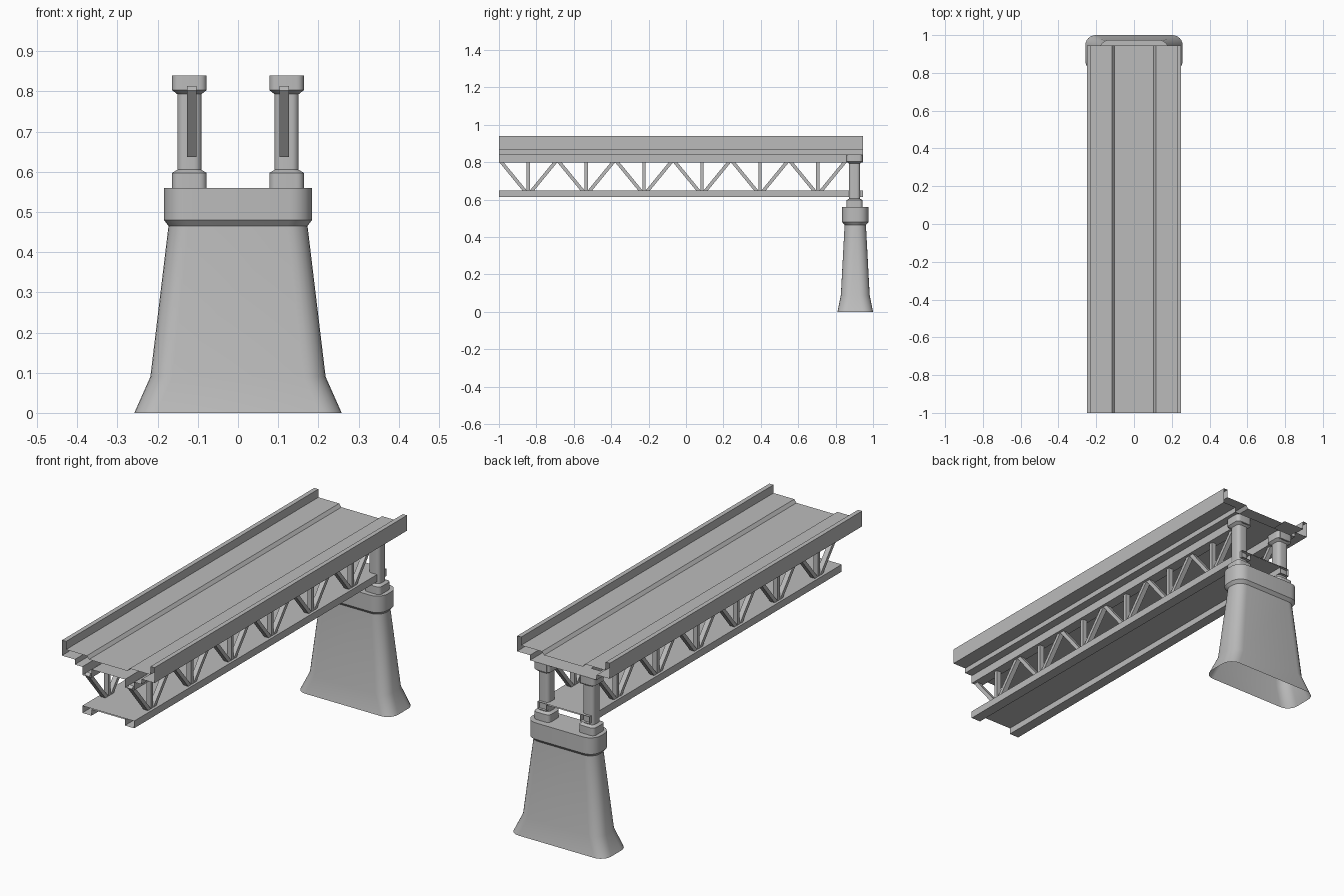
import bpy, bmesh, math
from mathutils import Vector, Matrix

cube = bpy.data.objects.get("Cube")
if cube:
    bpy.data.objects.remove(cube, do_unlink=True)

grey = bpy.data.materials.new("concrete_grey")
grey.use_nodes = True
COLOR = (0.5, 0.5, 0.5, 1)
grey.diffuse_color = COLOR
grey.node_tree.nodes["Principled BSDF"].inputs["Base Color"].default_value = COLOR

Y_FRONT, Y_BACK = -1.0, 0.945


def finish(name, bm, smooth=False):
    mesh = bpy.data.meshes.new(name)
    bm.to_mesh(mesh)
    bm.free()
    mesh.materials.append(grey)
    obj = bpy.data.objects.new(name, mesh)
    bpy.context.collection.objects.link(obj)
    if smooth:
        bpy.ops.object.select_all(action='DESELECT')
        obj.select_set(True)
        bpy.context.view_layer.objects.active = obj
        bpy.ops.object.shade_smooth_by_angle(angle=math.radians(25))
    return obj


def sweep(name, half):
    """Mirror a right-hand profile and run it along the span as an open-ended shell."""
    profile = half + [(-x, z) for x, z in reversed(half)]
    bm = bmesh.new()
    front, back = [[bm.verts.new((x, y, z)) for x, z in profile] for y in (Y_FRONT, Y_BACK)]
    for i in range(len(profile)):
        j = (i + 1) % len(profile)
        bm.faces.new((front[i], back[i], back[j], front[j]))
    return finish(name, bm)


def rounded_loft(name, cx, cy, levels, steps=5):
    """Stack rounded rectangles given as (z, half x, half y, corner radius)."""
    bm = bmesh.new()
    rings = []
    for z, hx, hy, r in levels:
        ring = []
        for k, (sx, sy) in enumerate(((1, 1), (-1, 1), (-1, -1), (1, -1))):
            for s in range(steps + 1):
                a = math.pi / 2 * (k + s / steps)
                ring.append(bm.verts.new((cx + sx * (hx - r) + r * math.cos(a),
                                          cy + sy * (hy - r) + r * math.sin(a), z)))
        rings.append(ring)
    for lo, hi in zip(rings, rings[1:]):
        for i in range(len(lo)):
            j = (i + 1) % len(lo)
            bm.faces.new((lo[i], lo[j], hi[j], hi[i]))
    bm.faces.new(rings[-1])
    return finish(name, bm, smooth=True)


def add_bar(bm, start, end, width, depth):
    start, end = Vector(start), Vector(end)
    d = end - start
    angle = math.atan2(-d.y, d.z)
    mat = (Matrix.Translation((start + end) / 2) @ Matrix.Rotation(angle, 4, 'X')
           @ Matrix.Diagonal((width, depth, d.length, 1)))
    bmesh.ops.create_cube(bm, size=1, matrix=mat)


# Deck with parapets, sunken centre lane, stepped underside and top chords
sweep("deck", [(.09, .84), (.09, .80), (.14, .80), (.14, .84), (.18, .84), (.18, .865),
               (.25, .865), (.25, .94), (.228, .94), (.228, .90), (.116, .90), (.104, .885)])

# Lower chords joined by a thin floor plate
sweep("lower_chords", [(.09, .645), (.09, .615), (.14, .615), (.14, .65)])

# Truss webs: a post and two diagonals in each bay
for side, label in ((1, "left"), (-1, "right")):
    bm = bmesh.new()
    x = side * .115
    for bay in range(6):
        y = -.843 + bay * .3095
        add_bar(bm, (x, y, .64), (x, y, .81), .024, .017)
        for s in (1, -1):
            add_bar(bm, (x, y + s * .014, .642), (x, y + s * .15, .808), .024, .018)
    finish(label + "_truss_web", bm)

# Tapered pier with flared foot and cap band
rounded_loft("pier", 0, .905, [
    (0, .258, .095, .055), (.09, .218, .077, .055), (.465, .173, .057, .05),
    (.48, .184, .07, .055), (.56, .184, .07, .055)], steps=6)

# Bearing columns on the pier
for side, label in ((1, "left"), (-1, "right")):
    rounded_loft(label + "_column", side * .121, .901, [
        (.555, .043, .043, .018), (.597, .043, .043, .018), (.605, .03, .03, .018),
        (.793, .03, .03, .018), (.803, .043, .043, .018), (.84, .043, .043, .018)])
